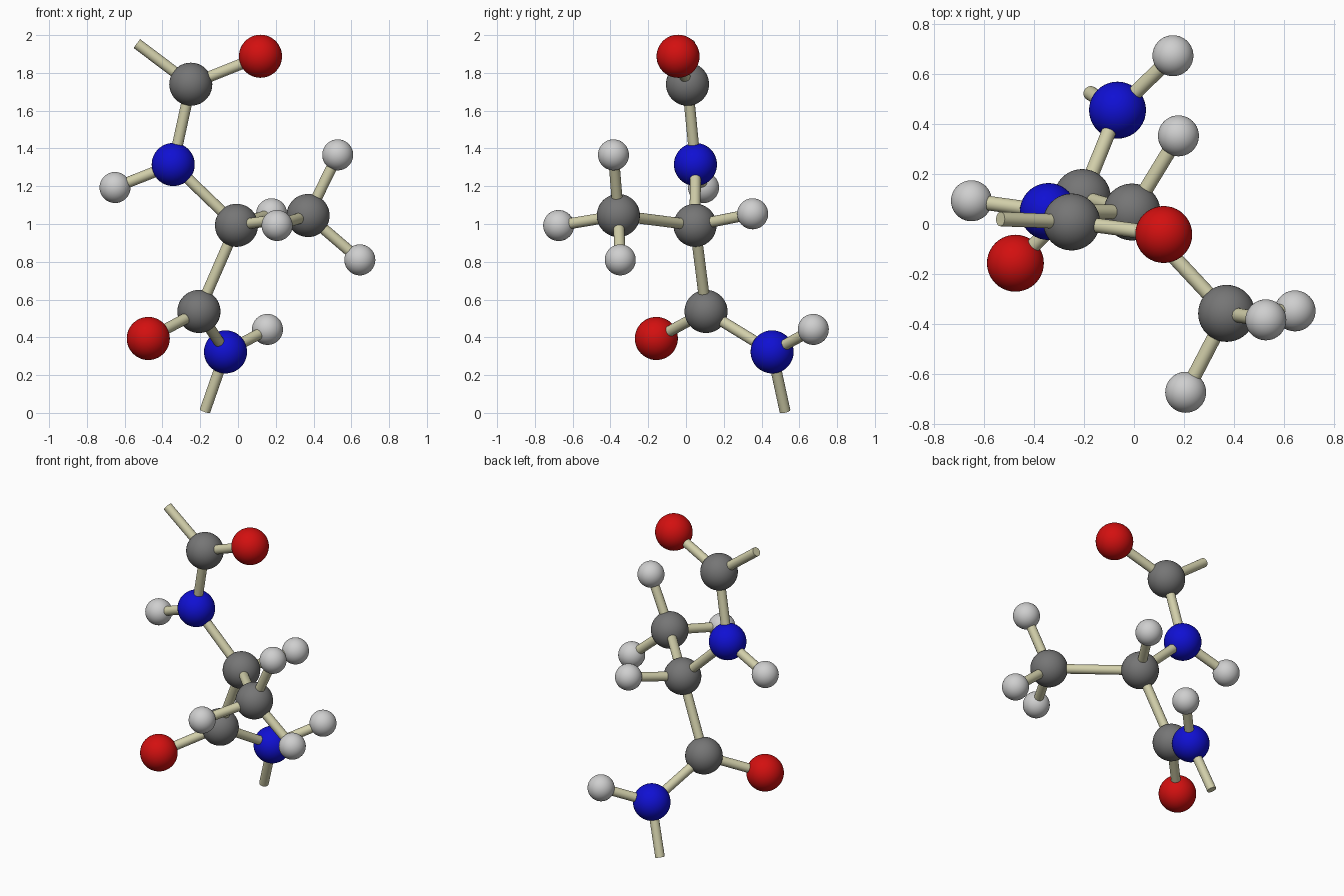
import bpy
from mathutils import Vector

cube = bpy.data.objects.get("Cube")
if cube:
    bpy.data.objects.remove(cube, do_unlink=True)


def material(name, rgb):
    m = bpy.data.materials.new(name)
    m.use_nodes = True
    m.diffuse_color = (*rgb, 1)
    m.node_tree.nodes["Principled BSDF"].inputs["Base Color"].default_value = (*rgb, 1)
    return m


GREY = material("dark_grey", (0.18, 0.18, 0.18))
RED = material("red", (0.65, 0.005, 0.005))
BLUE = material("blue", (0.005, 0.005, 0.65))
WHITE = material("light_grey", (0.62, 0.62, 0.62))
TAN = material("pale_tan", (0.64, 0.62, 0.40))

BIG, SMALL, ROD = 0.114, 0.082, 0.029

# Atoms: name -> (centre, radius, material)
ATOMS = {
    "upper_carbon": ((-0.25, 0.008, 1.74), BIG, GREY),
    "upper_oxygen": ((0.119, -0.042, 1.888), BIG, RED),
    "upper_nitrogen": ((-0.343, 0.05, 1.315), BIG, BLUE),
    "upper_amide_hydrogen": ((-0.651, 0.093, 1.193), SMALL, WHITE),
    "central_carbon": ((-0.008, 0.048, 0.993), BIG, GREY),
    "central_hydrogen": ((0.178, 0.353, 1.054), SMALL, WHITE),
    "methyl_carbon": ((0.371, -0.358, 1.045), BIG, GREY),
    "methyl_hydrogen_top": ((0.528, -0.384, 1.366), SMALL, WHITE),
    "methyl_hydrogen_low": ((0.645, -0.348, 0.81), SMALL, WHITE),
    "methyl_hydrogen_front": ((0.207, -0.674, 0.992), SMALL, WHITE),
    "lower_carbon": ((-0.207, 0.106, 0.537), BIG, GREY),
    "lower_oxygen": ((-0.475, -0.157, 0.394), BIG, RED),
    "lower_nitrogen": ((-0.066, 0.456, 0.323), BIG, BLUE),
    "lower_amide_hydrogen": ((0.156, 0.674, 0.442), SMALL, WHITE),
}

# Bonds between atom centres
BONDS = [
    ("upper_carbon", "upper_oxygen"), ("upper_carbon", "upper_nitrogen"),
    ("upper_nitrogen", "upper_amide_hydrogen"), ("upper_nitrogen", "central_carbon"),
    ("central_carbon", "central_hydrogen"), ("central_carbon", "methyl_carbon"),
    ("methyl_carbon", "methyl_hydrogen_top"), ("methyl_carbon", "methyl_hydrogen_low"),
    ("methyl_carbon", "methyl_hydrogen_front"), ("central_carbon", "lower_carbon"),
    ("lower_carbon", "lower_oxygen"), ("lower_carbon", "lower_nitrogen"),
    ("lower_nitrogen", "lower_amide_hydrogen"),
]

# Open-ended bonds: atom -> free end
STUBS = {
    "upper_carbon": (-0.535, 0.02, 1.955),
    "lower_nitrogen": (-0.175, 0.524, 0.01),
}


def finish(name, mat):
    obj = bpy.context.object
    obj.name = name
    obj.data.materials.append(mat)
    bpy.ops.object.shade_smooth_by_angle()


def rod(name, a, b):
    a, b = Vector(a), Vector(b)
    d = b - a
    bpy.ops.mesh.primitive_cylinder_add(
        vertices=24, radius=ROD, depth=d.length, location=(a + b) / 2,
        rotation=d.to_track_quat("Z", "Y").to_euler())
    finish(name, TAN)


for name, (centre, radius, mat) in ATOMS.items():
    bpy.ops.mesh.primitive_uv_sphere_add(
        segments=40, ring_count=24, radius=radius, location=centre)
    finish(name, mat)

for a, b in BONDS:
    rod(f"bond_{a}_to_{b}", ATOMS[a][0], ATOMS[b][0])

for a, end in STUBS.items():
    rod(f"open_bond_{a}", ATOMS[a][0], end)
